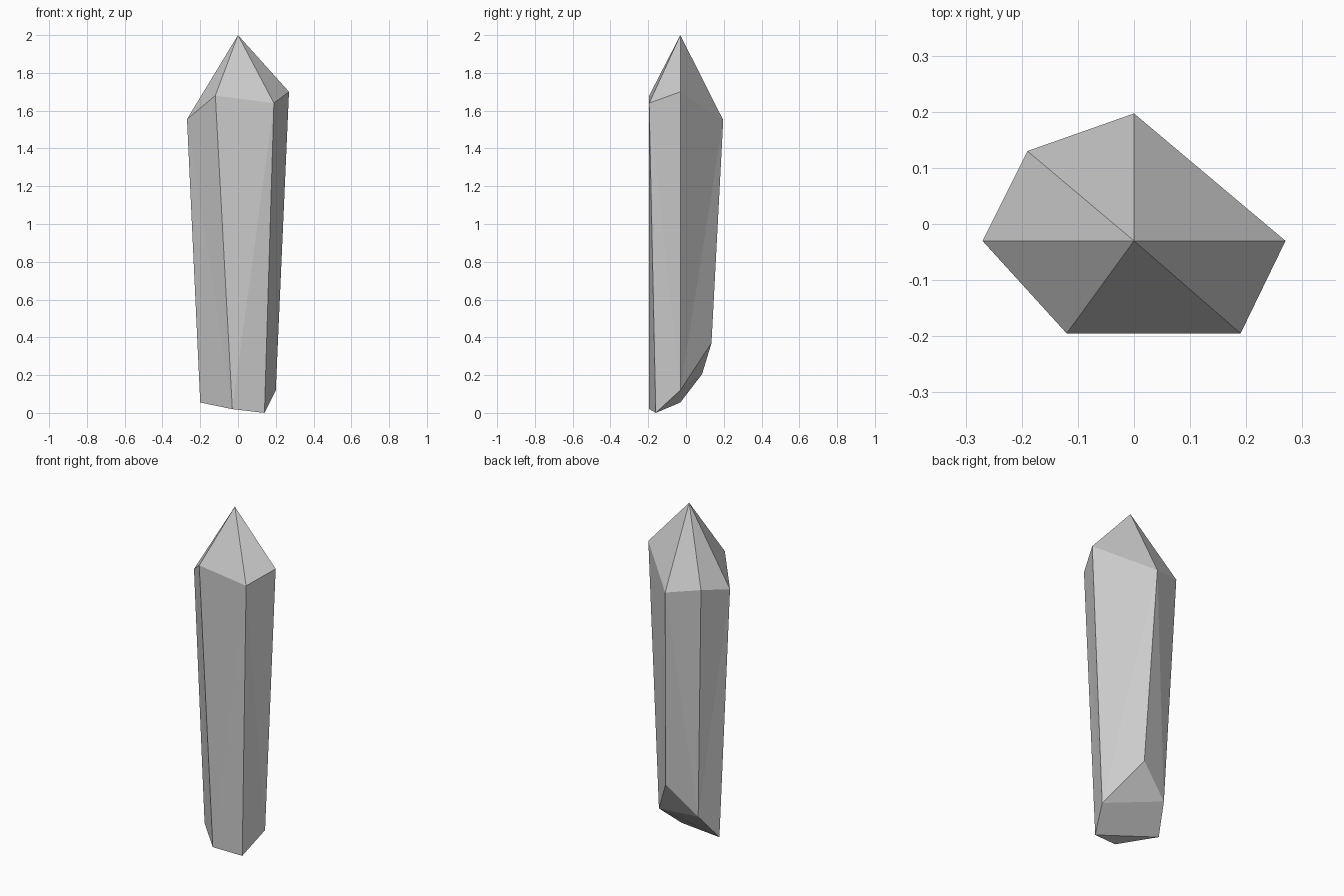
import bpy
import bmesh

cube = bpy.data.objects.get("Cube")
if cube:
    bpy.data.objects.remove(cube)

# Plain grey stone
stone = bpy.data.materials.new("grey_stone")
stone.use_nodes = True
grey = (0.6, 0.6, 0.6, 1)
stone.diffuse_color = grey
stone.node_tree.nodes["Principled BSDF"].inputs["Base Color"].default_value = grey

# Shoulder and foot outlines, counter-clockwise from the -x corner
SHOULDER = [(-.27, -.03, 1.555), (-.12, -.195, 1.68), (.19, -.195, 1.64),
            (.27, -.03, 1.70), (0, .197, 1.55), (-.19, .13, 1.59)]
FOOT = [(-.20, -.03, .055), (-.03, -.195, .02), (.14, -.16, 0),
        (.20, -.03, .12), (.04, .135, .37), (-.14, .085, .205)]

bm = bmesh.new()
top = [bm.verts.new(p) for p in SHOULDER]
low = [bm.verts.new(p) for p in FOOT]
apex = bm.verts.new((0, -.03, 2))

# Pointed tip and long facets, each facet split along alternating diagonals
for i in range(len(top)):
    j = (i + 1) % len(top)
    bm.faces.new((top[i], top[j], apex))
    if i % 2 == 0:
        bm.faces.new((top[i], low[i], low[j]))
        bm.faces.new((top[i], low[j], top[j]))
    else:
        bm.faces.new((low[i], low[j], top[j]))
        bm.faces.new((low[i], top[j], top[i]))

# Chipped underside in three cuts
for cut in ((0, 2, 1), (0, 5, 3, 2), (3, 5, 4)):
    bm.faces.new([low[k] for k in cut])
bmesh.ops.recalc_face_normals(bm, faces=bm.faces)

mesh = bpy.data.meshes.new("crystal_shard")
bm.to_mesh(mesh)
bm.free()
mesh.materials.append(stone)
shard = bpy.data.objects.new("crystal_shard", mesh)
bpy.context.collection.objects.link(shard)
